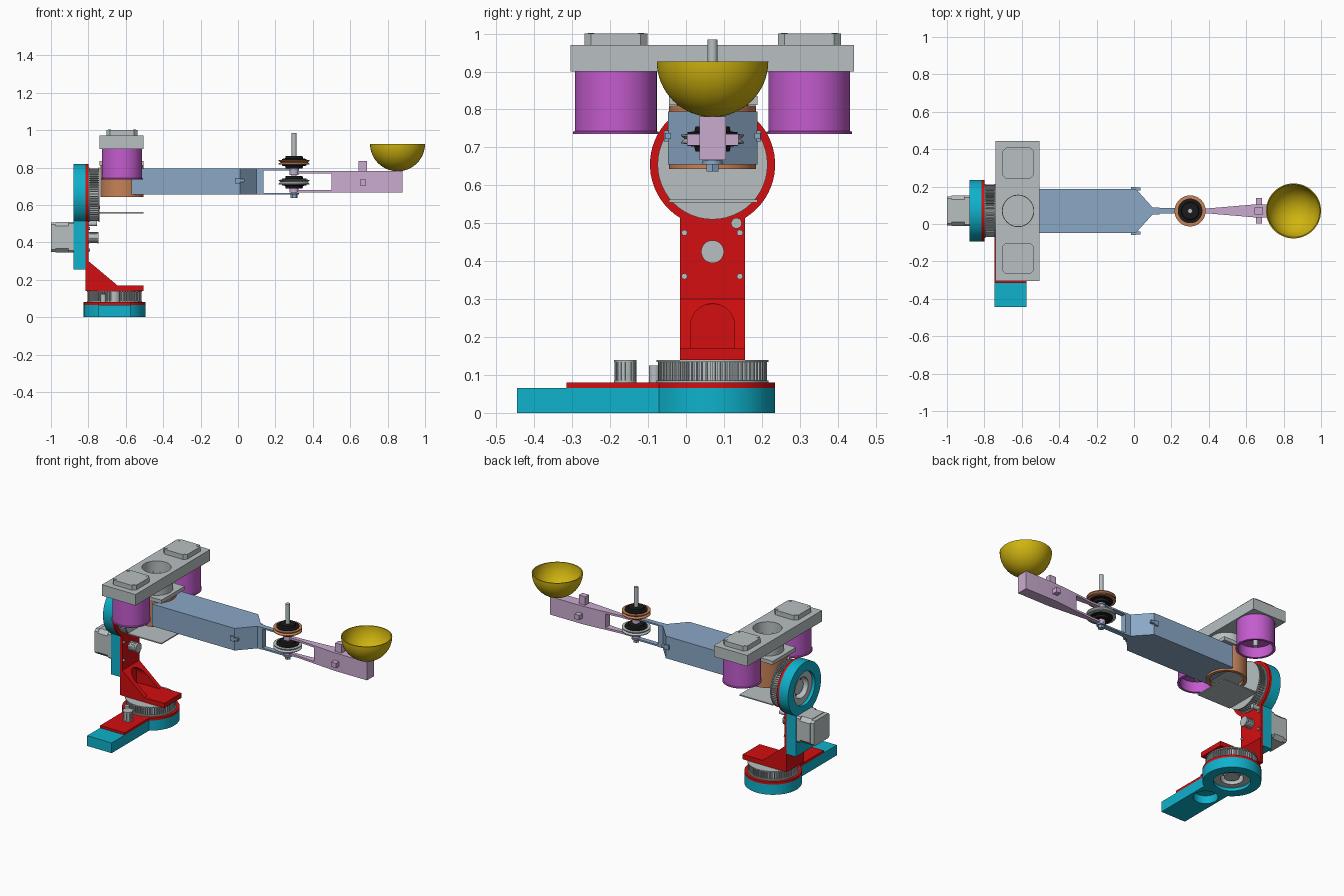
import bpy, bmesh, math
from mathutils import Vector

cube = bpy.data.objects.get("Cube")
if cube:
    bpy.data.objects.remove(cube, do_unlink=True)


def material(name, rgb):
    m = bpy.data.materials.new(name)
    lin = [((c / 255 + 0.055) / 1.055) ** 2.4 if c > 10 else c / 255 / 12.92 for c in rgb] + [1]
    m.diffuse_color = lin
    m.use_nodes = True
    m.node_tree.nodes["Principled BSDF"].inputs["Base Color"].default_value = lin
    return m


GREY = material("light grey", (184, 192, 193))
TEAL = material("teal", (14, 178, 204))
RED = material("red", (212, 14, 16))
PURPLE = material("purple", (196, 92, 206))
BLUE = material("steel blue", (138, 168, 198))
COPPER = material("copper", (200, 130, 88))
PINK = material("pale pink", (202, 172, 208))
YELLOW = material("yellow", (208, 180, 16))
BLACK = material("black", (26, 26, 28))
parts = []
TAU = 2 * math.pi


def place(u, v, w, axis):
    """Map profile (u, v) and depth w to world space for an extrusion axis."""
    return {"z": (u, v, w), "x": (w, u, v), "y": (u, w, v)}[axis]


def finish(name, bm, mat):
    bmesh.ops.remove_doubles(bm, verts=bm.verts, dist=1e-5)
    bmesh.ops.recalc_face_normals(bm, faces=bm.faces)
    me = bpy.data.meshes.new(name)
    bm.to_mesh(me)
    bm.free()
    me.materials.append(mat)
    ob = bpy.data.objects.new(name, me)
    bpy.context.collection.objects.link(ob)
    parts.append(ob)
    return ob


def prism(name, pts, lo, hi, mat, axis="z"):
    bm = bmesh.new()
    a = [bm.verts.new(place(u, v, lo, axis)) for u, v in pts]
    b = [bm.verts.new(place(u, v, hi, axis)) for u, v in pts]
    bm.faces.new(a)
    bm.faces.new(b)
    for i in range(len(pts)):
        j = (i + 1) % len(pts)
        bm.faces.new((a[i], a[j], b[j], b[i]))
    return finish(name, bm, mat)


def lathe(name, profile, centre, mat, axis="z", seg=48):
    """Revolve a closed (radius, depth) loop; depth is measured in world space."""
    bm = bmesh.new()
    n = len(profile)
    rings = []
    for k in range(seg):
        c, s = math.cos(TAU * k / seg), math.sin(TAU * k / seg)
        rings.append([bm.verts.new(place(centre[0] + r * c, centre[1] + r * s, w, axis)) for r, w in profile])
    for k in range(seg):
        p, q = rings[k], rings[(k + 1) % seg]
        for i in range(n):
            j = (i + 1) % n
            if profile[i][0] + profile[j][0] > 1e-6:
                bm.faces.new((p[i], p[j], q[j], q[i]))
    return finish(name, bm, mat)


def circle(u, v, r, seg=48):
    return [(u + r * math.cos(TAU * i / seg), v + r * math.sin(TAU * i / seg)) for i in range(seg)]


def cyl(name, c, r, lo, hi, mat, axis="z", seg=32):
    return prism(name, circle(c[0], c[1], r, seg), lo, hi, mat, axis)


def tube(name, c, r_in, r_out, lo, hi, mat, axis="z"):
    return lathe(name, [(r_in, lo), (r_out, lo), (r_out, hi), (r_in, hi)], c, mat, axis)


def rect(u0, u1, v0, v1, c=0.0):
    if not c:
        return [(u0, v0), (u1, v0), (u1, v1), (u0, v1)]
    return [(u0 + c, v0), (u1 - c, v0), (u1, v0 + c), (u1, v1 - c),
            (u1 - c, v1), (u0 + c, v1), (u0, v1 - c), (u0, v0 + c)]


def box(name, x, y, z, mat):
    return prism(name, rect(*x, *y), *z, mat)


def keyhole(u, v, r, w, v_end):
    """Disc with a straight bar running down to v_end."""
    a = math.asin(w / r)
    start, end = -math.pi / 2 + a, 1.5 * math.pi - a
    arc = [(u + r * math.cos(start + (end - start) * i / 48), v + r * math.sin(start + (end - start) * i / 48))
           for i in range(49)]
    return arc + [(u - w, v_end), (u + w, v_end)]


def cut(ob, cutter):
    mod = ob.modifiers.new("cut", "BOOLEAN")
    mod.operation, mod.solver, mod.object = "DIFFERENCE", "EXACT", cutter
    dg = bpy.context.evaluated_depsgraph_get()
    me = bpy.data.meshes.new_from_object(ob.evaluated_get(dg))
    ob.modifiers.clear()
    ob.data = me
    parts.remove(cutter)
    bpy.data.objects.remove(cutter, do_unlink=True)


def gear(name, c, r, teeth, lo, hi, axis):
    """Toothed belt wheel between two thin flanges."""
    pts = []
    for i in range(teeth):
        for f, rr in ((0, 0.9), (0.5, 0.9), (0.55, 0.97), (0.95, 0.97)):
            t = TAU * (i + f) / teeth
            pts.append((c[0] + r * rr * math.cos(t), c[1] + r * rr * math.sin(t)))
    prism(name + "_teeth", pts, lo + 0.006, hi - 0.006, GREY, axis)
    cyl(name + "_flange_inner", c, r, lo, lo + 0.006, GREY, axis, 48)
    cyl(name + "_flange_outer", c, r, hi - 0.006, hi, GREY, axis, 48)


BX, CY = -0.66, 0.07     # base centre, arm centre line
SX, SZ = -0.62, 0.655    # shoulder cylinder x, tilt axis height

# Turntable base
base = prism("base_housing", keyhole(BX, CY, 0.165, 0.086, -0.445), 0, 0.065, TEAL)
cut(base, cyl("c", (BX, CY), 0.105, -0.1, 0.2, TEAL, seg=48))
cut(base, cyl("c", (BX, -0.16), 0.07, -0.1, 0.05, TEAL, seg=48))
prism("base_cover", keyhole(BX, CY, 0.165, 0.086, -0.315), 0.065, 0.08, RED)
tube("base_bearing", (BX, CY), 0.065, 0.105, 0.02, 0.065, GREY)
cyl("base_hub", (BX, CY), 0.045, 0.03, 0.08, GREY)
gear("base_gear", (BX, CY), 0.148, 64, 0.08, 0.14, "z")
gear("base_pinion", (BX, -0.16), 0.03, 16, 0.08, 0.14, "z")
cyl("base_idler", (BX - 0.06, -0.083), 0.014, 0.08, 0.125, GREY)

# Upright bracket with an arched gusset
box("bracket_foot", (-0.80, -0.505), (-0.016, 0.155), (0.14, 0.17), RED)
gusset = prism("bracket_gusset", [(-0.80, 0.17), (-0.645, 0.17), (-0.80, 0.30)], -0.016, 0.155, RED, "y")
arch = [(0.012, 0.10), (0.128, 0.10)] + [(CY + 0.058 * math.cos(math.pi * i / 16),
                                          0.23 + 0.058 * math.sin(math.pi * i / 16)) for i in range(17)]
cut(gusset, prism("c", arch, -0.7995, -0.5, RED, "x"))
prism("upright_plate", keyhole(CY, SZ, 0.165, 0.086, 0.14), -0.815, -0.80, RED, "x")
housing = prism("upright_housing", keyhole(CY, SZ, 0.165, 0.086, 0.255), -0.88, -0.815, TEAL, "x")
cut(housing, cyl("c", (CY, SZ), 0.105, -1, -0.7, TEAL, "x", 48))
tube("tilt_bearing", (CY, SZ), 0.065, 0.105, -0.86, -0.815, GREY, "x")
cyl("tilt_hub", (CY, SZ), 0.045, -0.84, -0.80, GREY, "x")
gear("tilt_gear", (CY, SZ), 0.145, 64, -0.80, -0.74, "x")
gear("tilt_pinion", (CY, 0.425), 0.03, 16, -0.80, -0.745, "x")
cyl("tilt_idler", (0.133, 0.50), 0.014, -0.80, -0.755, GREY, "x")
cyl("tilt_gear_screw", (CY, 0.585), 0.008, -0.742, -0.738, GREY, "x", 12)
for y in (-0.004, 0.142):
    for z, m in ((0.475, GREY), (0.36, GREY), (0.18, RED)):
        cyl("plate_bolt", (y, z), 0.008, -0.80, -0.79 if m is GREY else -0.798, m, "x", 12)

# Tilt motor
prism("tilt_motor_body", rect(-0.012, 0.152, 0.345, 0.51, 0.022), -0.975, -0.905, GREY, "x")
prism("tilt_motor_front", rect(-0.012, 0.152, 0.345, 0.51, 0.01), -0.905, -0.88, GREY, "x")
prism("tilt_motor_back", rect(-0.008, 0.148, 0.349, 0.506, 0.012), -1.0, -0.975, GREY, "x")

# Shoulder yoke and rotating drum
box("yoke_bottom", (-0.74, -0.505), (-0.045, 0.188), (0.555, 0.562), GREY)
box("yoke_top", (-0.74, -0.505), (-0.045, 0.188), (0.812, 0.835), GREY)
tube("shoulder_drum", (SX, CY), 0.095, 0.115, 0.643, 0.81, COPPER)
cyl("drum_core", (SX, CY), 0.095, 0.66, 0.812, GREY)
tube("yoke_collar", (SX, CY), 0.082, 0.095, 0.835, 0.90, GREY)

# Overhead beam with twin motors
beam = box("motor_beam", (-0.74, -0.505), (-0.305, 0.443), (0.90, 0.97), GREY)
cut(beam, cyl("c", (SX, CY), 0.084, 0.8, 1.1, GREY, seg=48))
for side, y in (("right", -0.185), ("left", 0.325)):
    prism(side + "_motor_cap", rect(SX - 0.083, SX + 0.083, y - 0.083, y + 0.083, 0.018), 0.97, 1.0, GREY)
    for dx in (-0.066, 0.066):
        for dy in (-0.066, 0.066):
            cyl(side + "_cap_screw", (SX + dx, y + dy), 0.008, 0.998, 1.002, GREY, seg=12)
    lathe(side + "_motor_cup", [(0, 0.90), (0.108, 0.90), (0.108, 0.743), (0.113, 0.741), (0.113, 0.735),
                                (0.098, 0.735), (0.098, 0.80), (0, 0.80)], (SX, y), PURPLE)
    cyl(side + "_motor_shaft", (SX, y), 0.014, 0.75, 0.80, GREY, seg=20)

# Upper arm: tapered beam ending in two straps
outline = [(-0.57, -0.118), (0.01, -0.118), (0.10, -0.018), (0.135, -0.018)]
outline += [(x, -y) for x, y in reversed(outline)]
prism("upper_arm", [(x, y + CY) for x, y in outline], 0.655, 0.795, BLUE)
JX = 0.30
for z0, z1 in ((0.655, 0.665), (0.785, 0.795)):
    box("upper_arm_strap", (0.13, JX), (CY - 0.015, CY + 0.015), (z0, z1), BLUE)
    cyl("upper_arm_eye", (JX, CY), 0.026, z0, z1, BLUE)
for s in (-1, 1):
    y = CY + s * 0.118
    box("arm_cable_anchor", (-0.015, 0.012), (y - 0.01, y + 0.01), (0.715, 0.745), BLUE)
    box("arm_cable_clip", (0.012, 0.035), (y - 0.008, y + 0.008), (0.722, 0.738), BLUE)

# Elbow shaft and pulleys
cyl("elbow_shaft", (JX, CY), 0.013, 0.65, 0.985, GREY, seg=24)
cyl("elbow_nut", (JX, CY), 0.018, 0.637, 0.655, BLUE, seg=6)
for name, z, m in (("upper_pulley", 0.828, COPPER), ("lower_pulley", 0.722, GREY)):
    lathe(name, [(0.05, z - 0.014), (0.083, z - 0.012), (0.083, z - 0.008), (0.073, z),
                 (0.083, z + 0.008), (0.083, z + 0.012), (0.05, z + 0.014)], (JX, CY), m)
    lathe(name + "_hub", [(0.013, z - 0.033), (0.045, z - 0.033), (0.048, z - 0.02), (0.066, z - 0.018),
                          (0.066, z + 0.018), (0.048, z + 0.02), (0.045, z + 0.033), (0.013, z + 0.033)],
          (JX, CY), BLACK)

# Forearm: tapered fork running into a solid end
fork = [(JX, -0.013), (0.39, -0.013), (0.65, -0.035), (0.88, -0.035)]
fork += [(x, -y) for x, y in reversed(fork)]
forearm = prism("forearm", [(x, y + CY) for x, y in fork], 0.667, 0.781, PINK)
cut(forearm, box("c", (0.2, 0.5), (-0.2, 0.3), (0.68, 0.768), PINK))
for z0, z1 in ((0.667, 0.688), (0.76, 0.783)):
    cyl("forearm_eye", (JX, CY), 0.024, z0, z1, PINK)
box("forearm_top_anchor", (0.645, 0.69), (CY - 0.018, CY + 0.018), (0.78, 0.835), PINK)
for s in (-1, 1):
    y = CY + s * 0.05
    box("forearm_side_anchor", (0.652, 0.685), (y - 0.018, y + 0.018), (0.705, 0.735), PINK)

# Bowl on the forearm end
R, RIM = 0.147, 0.927
steps = [math.pi / 2 * i / 16 for i in range(17)]
bowl = [(R * math.sin(t), RIM - R * math.cos(t)) for t in steps]
bowl += [((R - 0.006) * math.sin(t), RIM - (R - 0.006) * math.cos(t)) for t in reversed(steps)]
lathe("bowl", bowl, (0.853, CY), YELLOW, seg=64)

# Smooth shading with sharp edges kept
bpy.ops.object.select_all(action="DESELECT")
for ob in parts:
    ob.select_set(True)
bpy.context.view_layer.objects.active = parts[0]
bpy.ops.object.shade_smooth_by_angle(angle=math.radians(30))
